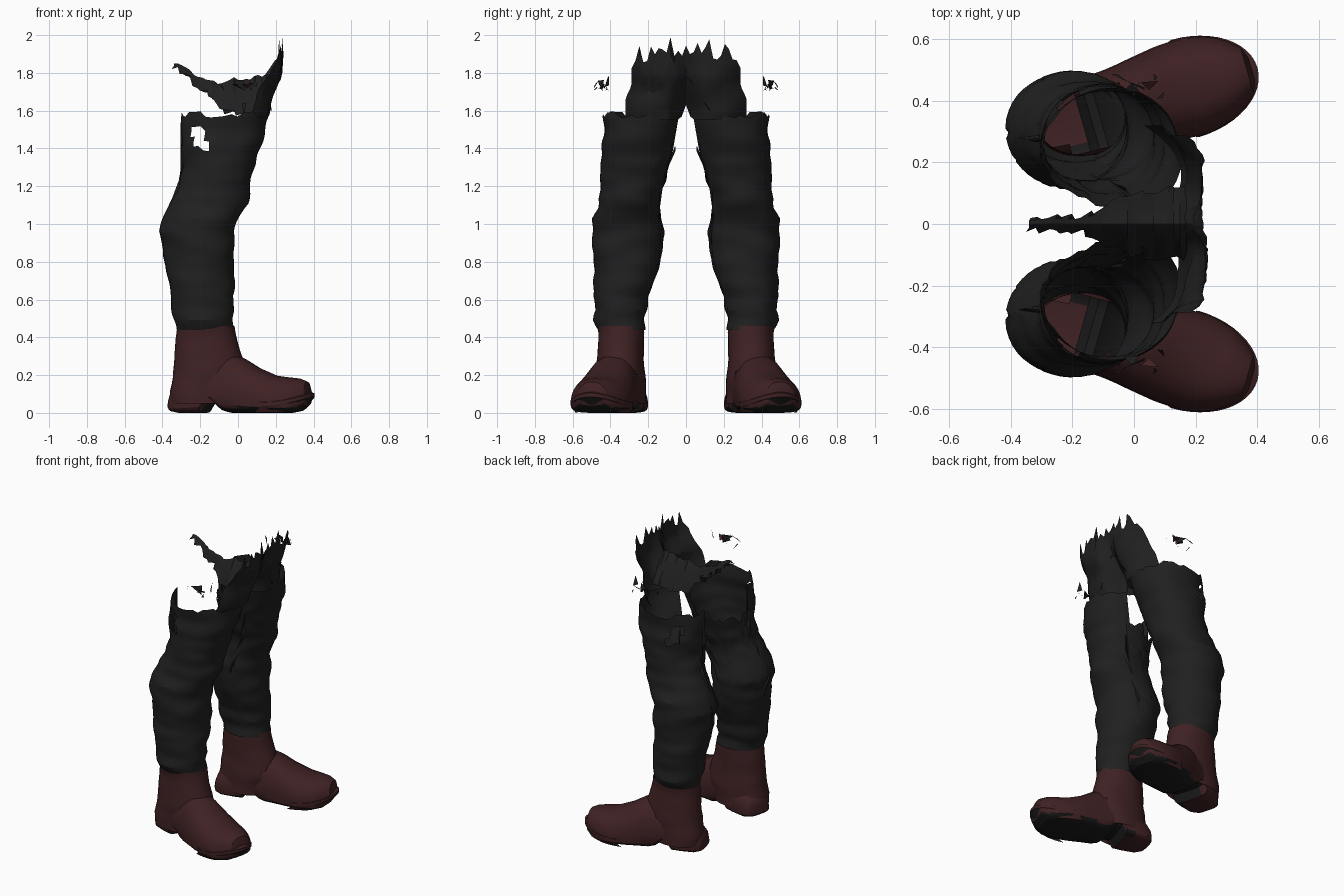
import bpy, bmesh, math, random
from mathutils import Vector, noise

random.seed(4)
if "Cube" in bpy.data.objects:
    bpy.data.objects.remove(bpy.data.objects["Cube"])


def material(name, color):
    m = bpy.data.materials.new(name)
    m.use_nodes = True
    m.diffuse_color = (*color, 1)
    bsdf = m.node_tree.nodes["Principled BSDF"]
    bsdf.inputs["Base Color"].default_value = (*color, 1)
    bsdf.inputs["Roughness"].default_value = 0.9
    return m


CLOTH = material("charcoal cloth", (0.0145, 0.0145, 0.0145))
LEATHER = material("dark red leather", (0.05, 0.0155, 0.017))
SOLE = material("black sole", (0.011, 0.01, 0.01))


def finish(name, bm, mats, mirror=True, smooth=True):
    """Turn a bmesh into an object, mirrored to the other leg if wanted."""
    me = bpy.data.meshes.new(name)
    bm.to_mesh(me)
    bm.free()
    for m in mats:
        me.materials.append(m)
    ob = bpy.data.objects.new(name, me)
    bpy.context.collection.objects.link(ob)
    if mirror:
        mod = ob.modifiers.new("other side", 'MIRROR')
        mod.use_axis = (False, True, False)
        mod.use_mirror_merge = False
    if smooth:
        bpy.ops.object.select_all(action='DESELECT')
        bpy.context.view_layer.objects.active = ob
        ob.select_set(True)
        bpy.ops.object.shade_smooth_by_angle(angle=math.radians(25))


def sample(keys, t):
    """Interpolate a list of key rows by their first value."""
    if t <= keys[0][0]:
        return keys[0][1:]
    for a, b in zip(keys, keys[1:]):
        if t <= b[0]:
            f = (t - a[0]) / (b[0] - a[0])
            return [p + (q - p) * f for p, q in zip(a[1:], b[1:])]
    return keys[-1][1:]


def power(v, p):
    return math.copysign(abs(v) ** p, v)


def crumple(co, amount):
    return noise.noise(Vector((co[0] * 5, co[1] * 5, co[2] * 13))) * amount


def tube(keys, top, rows, cols, fold, keep):
    """Open upright tube; key rows are z, x min, x max, y min, y max."""
    bm = bmesh.new()
    tops = [top(math.tau * j / cols) for j in range(cols)]
    grid = []
    for i in range(rows + 1):
        ring = []
        for j in range(cols):
            th = math.tau * j / cols
            z = keys[0][0] + (tops[j] - keys[0][0]) * i / rows
            x0, x1, y0, y1 = sample(keys, z)
            c, s = power(math.cos(th), 0.95), power(math.sin(th), 0.95)
            co = Vector(((x0 + x1) / 2 + c * (x1 - x0) / 2,
                         (y0 + y1) / 2 + s * (y1 - y0) / 2, z))
            ring.append(bm.verts.new(co + Vector((c, s, 0)) * crumple(co, fold)))
        grid.append(ring)
    for lo, hi in zip(grid, grid[1:]):
        for j in range(cols):
            k = (j + 1) % cols
            quad = (lo[j], lo[k], hi[k], hi[j])
            if keep(sum((v.co for v in quad), Vector()) / 4):
                bm.faces.new(quad)
    return bm


def sheet(grid):
    """Open surface over a grid of points."""
    bm = bmesh.new()
    rows = [[bm.verts.new(p) for p in row] for row in grid]
    for a, b in zip(rows, rows[1:]):
        for k in range(len(a) - 1):
            bm.faces.new((a[k], a[k + 1], b[k + 1], b[k]))
    return bm


# Trouser leg: torn low on the inner back, with a slit on the outer thigh
leg = [(0.44, -0.33, -0.02, 0.22, 0.47), (0.50, -0.34, -0.03, 0.215, 0.485),
       (0.55, -0.345, -0.01, 0.205, 0.475), (0.62, -0.355, -0.03, 0.20, 0.495),
       (0.70, -0.365, -0.02, 0.165, 0.485), (0.80, -0.385, -0.02, 0.135, 0.49),
       (0.95, -0.405, -0.015, 0.12, 0.50), (1.02, -0.40, -0.005, 0.125, 0.495),
       (1.10, -0.365, 0.05, 0.145, 0.46), (1.20, -0.31, 0.07, 0.12, 0.455),
       (1.30, -0.29, 0.085, 0.09, 0.45), (1.40, -0.30, 0.12, 0.06, 0.445),
       (1.60, -0.30, 0.16, 0.02, 0.43)]


def leg_top(th):
    if math.sin(th) < -0.1 and math.cos(th) < 0.3:
        return 1.38 + random.uniform(-.05, .04)
    return 1.58 + random.uniform(-.02, .02)


def outside_slit(c):
    return not (-0.24 < c.x < -0.165 and 1.4 < c.z < 1.51 and c.y > 0.3)


finish("trouser_leg", tube(leg, leg_top, 44, 44, 0.016, outside_slit), [CLOTH])

# Hip front: ragged panel across both thighs with a groove in the middle
front = [(1.55, 0.15, 0.13, 0.11), (1.62, 0.17, 0.12, 0.11), (1.70, 0.2, 0.08, 0.09),
         (1.80, 0.225, 0.035, 0.06), (1.92, 0.23, 0.01, 0.02), (2.0, 0.23, 0.0, 0.0)]
columns = []
for j in range(29):
    y = -0.32 + 0.64 * j / 28
    top = 1.915 + random.uniform(-.05, .075) - 0.06 * (abs(y) / 0.32) ** 6
    # The lower edge rises in the middle to leave the gap between the legs
    bottom = 1.55 + 0.08 * max(0, 1 - abs(y) / 0.03)
    col = []
    for i in range(11):
        z = bottom + (top - bottom) * i / 10
        x, groove, wrap = sample(front, z)
        x -= groove * math.exp(-(y / 0.055) ** 2) + wrap * (abs(y) / 0.32) ** 5
        narrow = 1 - 0.1 * min(1, max(0, (z - 1.67) / 0.06))
        col.append((x + crumple((x, y, z * 0.7), 0.035), y * narrow, z))
    columns.append(col)
finish("hip_panel", sheet(columns), [CLOTH], mirror=False)

# Crotch: arched saddle that thins into a ragged strip up to the back
crotch = [(-0.34, 0.015, 0.02, 1.85), (-0.25, 0.025, 0.05, 1.80), (-0.18, 0.02, 0.06, 1.775),
          (-0.10, 0.05, 0.10, 1.75), (-0.06, 0.09, 0.17, 1.76), (0.08, 0.11, 0.19, 1.77),
          (0.17, 0.12, 0.19, 1.79)]
ribs = []
for i in range(25):
    x = -0.34 + 0.51 * i / 24
    width, drop, peak = sample(crotch, x)
    peak += random.uniform(-.012, .015)
    rib = []
    for k in range(-4, 5):
        t = k / 4
        ragged = random.uniform(-.012, .012) if abs(k) == 4 else 0
        rib.append((x + ragged, t * width + ragged, peak - drop * abs(t) ** 1.3 + ragged))
    ribs.append(rib)
finish("crotch_saddle", sheet(ribs), [CLOTH], mirror=False)

# Loose shards above the outer thigh
bm = bmesh.new()
for i in range(9):
    c = Vector((random.uniform(-.12, .07), random.uniform(.42, .48), random.uniform(1.67, 1.76)))
    face = bm.faces.new([bm.verts.new(c + Vector((random.uniform(-.04, .04),
                                                  random.uniform(-.02, .02),
                                                  random.uniform(-.035, .035)))) for _ in range(3)])
    face.material_index = 1 if i % 4 == 3 else 0
finish("loose_shards", bm, [CLOTH, LEATHER], smooth=False)

# Boot shaft, left open at the instep where the foot joins
shaft = [(0.05, -0.36, 0.0, 0.212, 0.475), (0.12, -0.355, 0.02, 0.212, 0.477),
         (0.20, -0.345, 0.04, 0.213, 0.48), (0.28, -0.335, 0.03, 0.22, 0.472),
         (0.36, -0.33, 0.0, 0.225, 0.465), (0.47, -0.325, -0.02, 0.225, 0.47)]
finish("boot_shaft", tube(shaft, lambda th: 0.46, 12, 28, 0.008,
                          lambda c: c.x < 0 or c.z > 0.23), [LEATHER])

# Boot foot: slices along a splayed axis; rows are distance, half width, bottom, top
foot = [(-0.165, 0.05, 0.02, 0.08), (-0.15, 0.08, 0.008, 0.12), (-0.11, 0.108, 0.0, 0.16),
        (-0.03, 0.122, 0.0, 0.2), (0.03, 0.125, 0.0, 0.24), (0.06, 0.125, 0.05, 0.26),
        (0.09, 0.127, 0.055, 0.28), (0.14, 0.13, 0.012, 0.305), (0.18, 0.135, 0.0, 0.31),
        (0.24, 0.145, 0.0, 0.29), (0.32, 0.157, 0.0, 0.24), (0.42, 0.162, 0.0, 0.197),
        (0.50, 0.143, 0.0, 0.187), (0.55, 0.115, 0.01, 0.182), (0.59, 0.08, 0.04, 0.165),
        (0.605, 0.045, 0.07, 0.12)]
ANGLE = math.radians(16)


def place(s, w, z):
    return (-0.2 + s * math.cos(ANGLE) - w * math.sin(ANGLE),
            0.335 + s * math.sin(ANGLE) + w * math.cos(ANGLE), z)


bm = bmesh.new()
slices = []
for s, half, lo, hi in foot:
    ring = []
    for j in range(24):
        th = math.tau * j / 24
        d = math.sin(th)
        c = power(math.cos(th), 0.8 if d > 0 else 0.65)
        # Widest line sits low, so the underside is flat and the top domed
        waist = lo + (hi - lo) * 0.3
        z = waist + d * (hi - waist) if d > 0 else waist + power(d, 0.45) * (waist - lo)
        ring.append(bm.verts.new(place(s, c * half, z)))
    slices.append(ring)
for a, b in zip(slices, slices[1:]):
    for j in range(24):
        k = (j + 1) % 24
        bm.faces.new((a[j], b[j], b[k], a[k]))
bm.faces.new(slices[0])
bm.faces.new(slices[-1][::-1])
bmesh.ops.recalc_face_normals(bm, faces=bm.faces)
# Black tread under the arch and forefoot, leather heel, hollow under the shaft
hidden = []
for f in bm.faces:
    c = f.calc_center_median()
    f.material_index = 1 if f.normal.z < -0.5 and c.x > -0.18 else 0
    if f.normal.z > 0.3 and ((c.x + 0.155) / 0.16) ** 2 + ((c.y - 0.345) / 0.115) ** 2 < 1:
        hidden.append(f)
bmesh.ops.delete(bm, geom=hidden, context='FACES')
finish("boot_foot", bm, [LEATHER, SOLE])

# Welt: thin rim around the front of the sole, worn black at the outer toe
rim = []
for j in range(25):
    th = -math.pi / 2 + math.pi * j / 24
    s, w = 0.38 + 0.245 * math.cos(th), 0.164 * math.sin(th)
    z = 0.045 + 0.05 * max(0, math.cos(th)) ** 2
    rim.append([place(s - d, w * k, max(0.002, z + h))
                for d, k, h in ((.03, .92, .02), (0, 1, .01), (0, 1, -.01), (.04, .9, -.06))])
bm = sheet(rim)
bmesh.ops.recalc_face_normals(bm, faces=bm.faces)
for f in bm.faces:
    c = f.calc_center_median()
    f.material_index = 1 if f.normal.z < -0.2 and c.x > 0.27 and c.y > 0.43 else 0
finish("sole_welt", bm, [LEATHER, SOLE])
